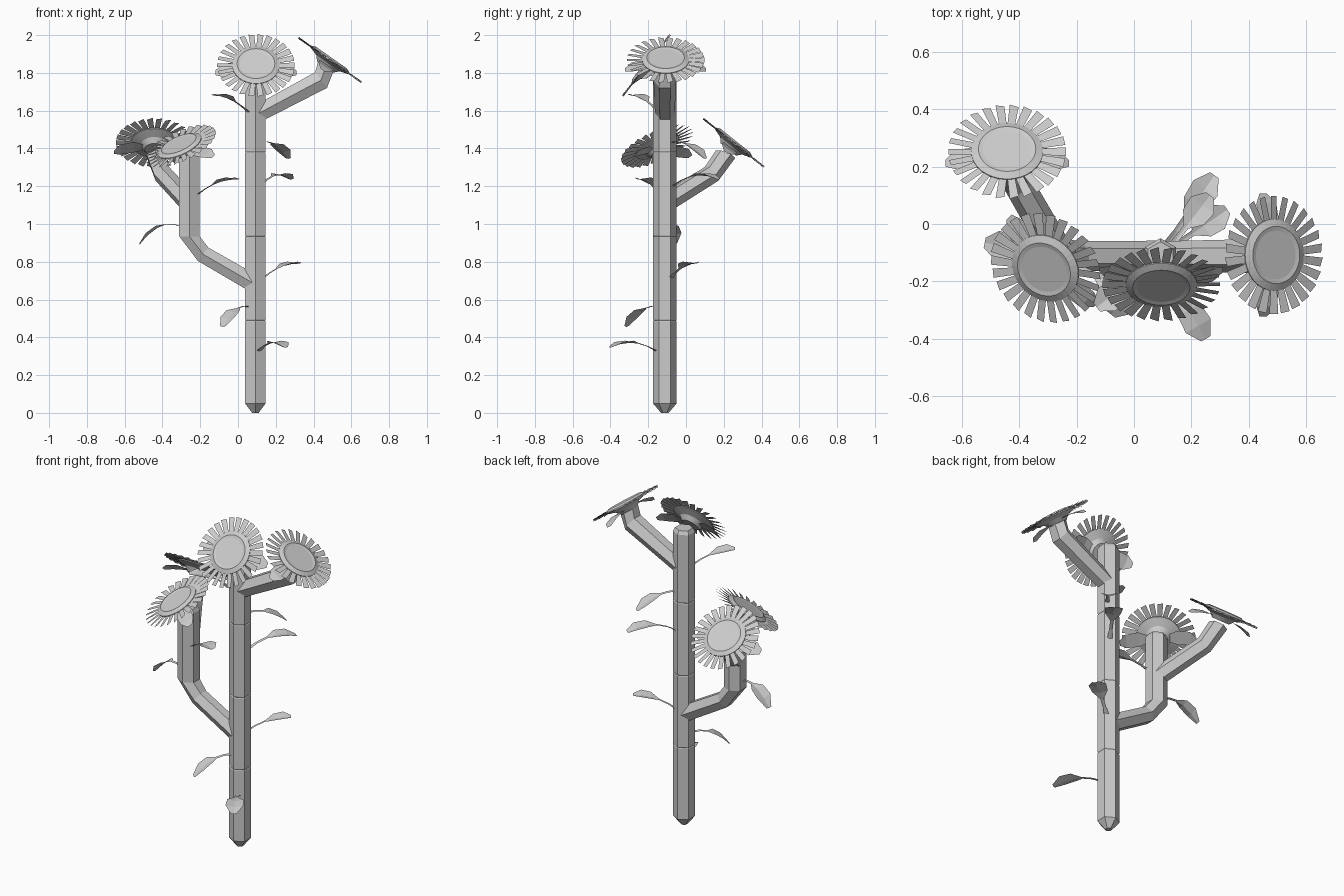
import bpy, bmesh, math
from mathutils import Vector as V

if "Cube" in bpy.data.objects:
    bpy.data.objects.remove(bpy.data.objects["Cube"])

mat = bpy.data.materials.new("plain_grey")
mat.diffuse_color = (0.6, 0.6, 0.6, 1)
mat.use_nodes = True
mat.node_tree.nodes["Principled BSDF"].inputs["Base Color"].default_value = mat.diffuse_color
UP = V((0, 0, 1))


def make(name, verts, faces, solid=True):
    me = bpy.data.meshes.new(name)
    me.from_pydata([tuple(v) for v in verts], [], faces)
    if solid:
        bm = bmesh.new()
        bm.from_mesh(me)
        bmesh.ops.recalc_face_normals(bm, faces=bm.faces)
        bm.to_mesh(me)
        bm.free()
    me.materials.append(mat)
    ob = bpy.data.objects.new(name, me)
    bpy.context.collection.objects.link(ob)
    return ob


def sweep(name, rings, side, n=6):
    """Capped tube through rings of (centre, direction, radius)."""
    verts, faces = [], []
    side = V(side).normalized()
    for c, t, r in rings:
        up = V(t).normalized().cross(side)
        for k in range(n):
            a = 2 * math.pi * k / n
            verts.append(V(c) + r * (math.cos(a) * side + math.sin(a) * up))
    for i in range(len(rings) - 1):
        for k in range(n):
            a, b = i * n + k, i * n + (k + 1) % n
            faces.append((a, b, b + n, a + n))
    faces.append(tuple(range(n))[::-1])
    faces.append(tuple(range(len(verts) - n, len(verts))))
    return make(name, verts, faces)


# main stem: hexagonal, pointed foot, three joint grooves
X, Y, R = 0.092, -0.112, 0.0625
prof = [(0, 0.02), (0.05, R)]
for z in (0.49, 0.935, 1.38):
    prof += [(z - 0.005, R), (z, R * 0.95), (z + 0.005, R)]
prof += [(1.80, R), (1.822, 0.05)]
sweep("main_stem", [((X, Y, z), UP, r) for z, r in prof], (0, 1, 0))

# left branch, bending upright
sweep("left_branch", [
    ((X, Y, 0.68), (-0.86, 0, 0.5), 0.054),
    ((-0.185, Y, 0.84), (-0.79, 0, 0.61), 0.052),
    ((-0.257, Y, 0.935), UP, R),
    ((-0.257, Y, 1.36), UP, R),
    ((-0.257, Y, 1.38), UP, 0.05)], (0, 1, 0))

# right branch near the top
sweep("right_branch", [
    ((X, Y, 1.577), (0.87, 0, 0.48), 0.052),
    ((0.44, Y, 1.762), (0.8, 0, 0.6), 0.06),
    ((0.467, Y, 1.84), (0.4, 0, 0.9), 0.055)], (0, 1, 0))

# back branch growing out of the left branch
sweep("back_branch", [
    ((-0.257, Y, 1.11), (-0.44, 0.75, 0.5), 0.053),
    ((-0.40, 0.135, 1.265), (-0.4, 0.7, 0.6), 0.052),
    ((-0.437, 0.21, 1.37), (-0.2, 0.36, 0.9), 0.055)], (0.87, 0.5, 0))


def flower(name, centre, normal):
    c, n = V(centre), V(normal).normalized()
    u = UP.cross(n).normalized()
    v = n.cross(u)

    def pt(x, y, h):
        return c + u * x + v * y + n * h

    # head: tapered back, raised centre
    sweep(name + "_head", [(c + n * h, n, r) for h, r in
          [(-0.045, 0.052), (-0.02, 0.075), (-0.004, 0.125), (0.004, 0.125),
           (0.015, 0.10), (0.012, 0.085)]], u, 32)
    # petals: thin strips around the head
    verts, faces, count = [], [], 26
    for k in range(count):
        a = 2 * math.pi * k / count
        ca, sa = math.cos(a), math.sin(a)
        for r, w, h in [(0.11, -0.013, 0), (0.205, -0.0155, -0.005),
                        (0.205, 0.0155, 0.005), (0.11, 0.013, 0)]:
            verts.append(pt(r * ca - w * sa, r * sa + w * ca, h))
        faces.append(tuple(range(4 * k, 4 * k + 4)))
    make(name + "_petals", verts, faces, False)
    # two sepals, one on each side
    verts, faces = [], []
    for s in (1, -1):
        base = len(verts)
        for r, w, h in [(0.04, 0.015, -0.03), (0.11, 0.045, -0.03),
                        (0.18, 0.042, -0.045), (0.215, 0.015, -0.065)]:
            verts += [pt(s * r, -s * w, h), pt(s * r, s * w, h)]
        for i in range(base, base + 6, 2):
            faces.append((i, i + 2, i + 3, i + 1))
    make(name + "_sepals", verts, faces, False)


flower("top_flower", (0.095, -0.21, 1.84), (0, -0.79, 0.61))
flower("right_flower", (0.487, -0.108, 1.868), (0.577, 0, 0.817))
flower("left_flower", (-0.308, -0.153, 1.412), (-0.38, -0.38, 0.84))
flower("back_flower", (-0.442, 0.252, 1.43), (0, 0.62, 0.78))


def leaf(name, base, zmid, tip):
    """Thin stalk and folded blade along an arched path."""
    b, t1 = V(base), V(tip)
    d = V((t1.x - b.x, t1.y - b.y, 0)).normalized()
    side = UP.cross(d)
    verts, faces = [], []
    for t, w in [(0, 0.016), (0.22, 0.010), (0.42, 0.010), (0.6, 0.045),
                 (0.82, 0.05), (1, 0.018)]:
        p = b.lerp(t1, t)
        p.z = (b.z * (1 - t) * (1 - 2 * t) + zmid * 4 * t * (1 - t)
               + t1.z * t * (2 * t - 1))
        lift = UP * w * 0.25
        verts += [p - side * w + lift, p, p + side * w + lift]
    for i in range(0, 15, 3):
        faces += [(i, i + 3, i + 4, i + 1), (i + 1, i + 4, i + 5, i + 2)]
    make(name, verts, faces, False)


# leaves: base, height half way, tip
for i, (b, zm, t) in enumerate([
        ((0.105, -0.15, 0.32), 0.37, (0.25, -0.40, 0.345)),
        ((0.06, -0.14, 0.56), 0.545, (-0.08, -0.315, 0.455)),
        ((0.12, -0.09, 0.70), 0.77, (0.325, 0.05, 0.79)),
        ((-0.23, -0.13, 1.14), 1.215, (0.0, -0.25, 1.235)),
        ((-0.29, -0.11, 0.98), 0.99, (-0.52, -0.065, 0.892)),
        ((0.11, -0.08, 1.19), 1.255, (0.28, 0.17, 1.235)),
        ((0.12, -0.09, 1.43), 1.42, (0.265, 0.10, 1.345)),
        ((0.065, -0.14, 1.58), 1.655, (-0.13, -0.29, 1.68))]):
    leaf("leaf_%d" % (i + 1), b, zm, t)
